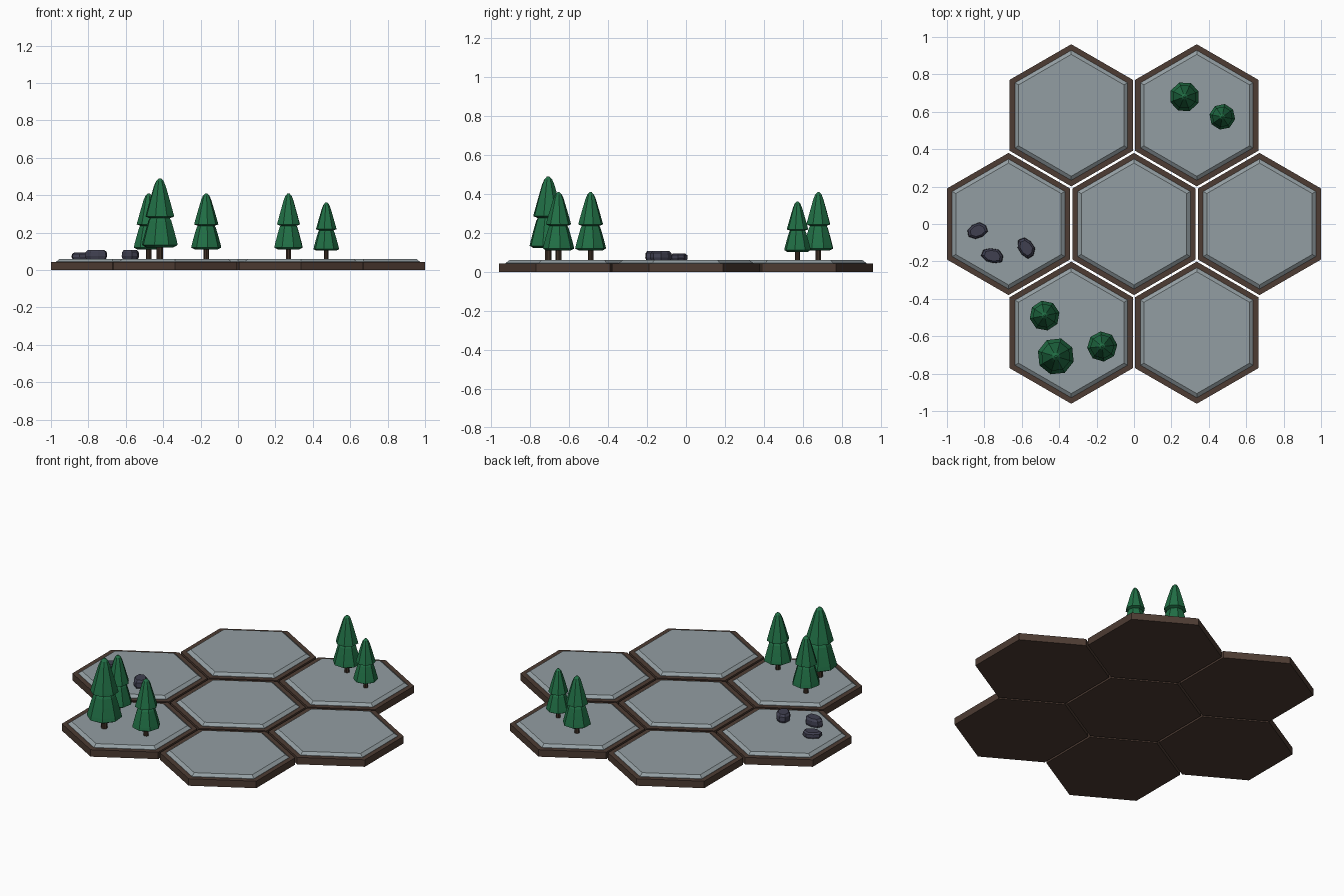
import bpy, bmesh, math

if "Cube" in bpy.data.objects:
    bpy.data.objects.remove(bpy.data.objects["Cube"])


def material(name, rgb):
    m = bpy.data.materials.new(name)
    m.diffuse_color = (*rgb, 1)
    m.use_nodes = True
    m.node_tree.nodes["Principled BSDF"].inputs["Base Color"].default_value = m.diffuse_color
    return m


BROWN = material("earth_brown", (0.075, 0.045, 0.033))
STONE = material("tile_grey", (0.29, 0.34, 0.36))
BARK = material("bark", (0.05, 0.03, 0.02))
GREEN = material("pine_green", (0.015, 0.16, 0.06))
ROCK = material("rock_slate", (0.05, 0.05, 0.08))


def stacked_rings(name, profile, sides, mat, loc, phase=0.0, scale=1.0,
                  stretch=(1, 1), turn=0.0, wobble=None):
    """Closed solid from (radius, z) rings, with optional uneven radii."""
    bm = bmesh.new()
    rings = []
    for r, z in profile:
        ring = []
        for i in range(sides):
            a = phase + 2 * math.pi * i / sides
            k = r * (wobble[i] if wobble else 1)
            ring.append(bm.verts.new((k * math.cos(a) * stretch[0] * scale,
                                      k * math.sin(a) * stretch[1] * scale,
                                      z * scale)))
        rings.append(ring)
    for low, high in zip(rings, rings[1:]):
        for i in range(sides):
            j = (i + 1) % sides
            bm.faces.new((low[i], low[j], high[j], high[i]))
    bm.faces.new(rings[0][::-1])
    bm.faces.new(rings[-1])
    mesh = bpy.data.meshes.new(name)
    bm.to_mesh(mesh)
    bm.free()
    mesh.materials.append(mat)
    ob = bpy.data.objects.new(name, mesh)
    ob.location = loc
    ob.rotation_euler.z = turn
    bpy.context.collection.objects.link(ob)
    return ob


# Hexagonal tiles: centre tile plus a ring of six
STEP, APOTHEM, TOP = 0.671, 0.329, 0.06
COS30 = math.cos(math.pi / 6)
centres = [(0, 0)] + [(STEP * math.cos(k * math.pi / 3),
                       STEP * math.sin(k * math.pi / 3)) for k in range(6)]
for x, y in centres:
    R = APOTHEM / COS30
    stacked_rings("tile_base", [(R, 0), (R, 0.043)], 6, BROWN,
                  (x, y, 0), math.pi / 6)
    outer, inner = (APOTHEM - 0.028) / COS30, (APOTHEM - 0.047) / COS30
    stacked_rings("tile_top", [(outer, 0.04), (outer, 0.045), (inner, TOP)],
                  6, STONE, (x, y, 0), math.pi / 6)

# Pine trees: trunk and two bell-shaped tiers
TRUNK = [(0.015, -0.002), (0.015, 0.065)]
LOWER = [(0.062, 0.05), (0.081, 0.06), (0.077, 0.078), (0.064, 0.125),
         (0.052, 0.165), (0.03, 0.205)]
UPPER = [(0.045, 0.176), (0.065, 0.184), (0.062, 0.196), (0.045, 0.255),
         (0.027, 0.315), (0.017, 0.338), (0.005, 0.35)]
trees = [(-0.478, -0.49, 1.0, 0.2), (-0.418, -0.708, 1.23, 0.5),
         (-0.17, -0.655, 1.0, 0.1), (0.27, 0.68, 1.0, 0.35),
         (0.472, 0.573, 0.86, 0.6)]
for x, y, s, turn in trees:
    for name, prof, mat in (("tree_trunk", TRUNK, BARK),
                            ("tree_lower_foliage", LOWER, GREEN),
                            ("tree_upper_foliage", UPPER, GREEN)):
        stacked_rings(name, prof, 8, mat, (x, y, TOP), scale=s, turn=turn)

# Rocks: low, faceted, uneven boulders
UNEVEN = [1.0, 1.05, 0.92, 1.0, 1.06, 0.97, 0.9, 1.05]
rocks = [(-0.837, -0.037, 0.055, 0.043, 0.034, 0.25),
         (-0.757, -0.17, 0.060, 0.042, 0.048, -0.3),
         (-0.577, -0.128, 0.058, 0.044, 0.048, -1.1)]
for x, y, rx, ry, h, turn in rocks:
    prof = [(0.88, -0.002), (1.0, 0.3 * h), (0.95, 0.75 * h), (0.72, h)]
    stacked_rings("rock", prof, 8, ROCK, (x, y, TOP), phase=math.pi / 8,
                  stretch=(rx, ry), turn=turn, wobble=UNEVEN)
